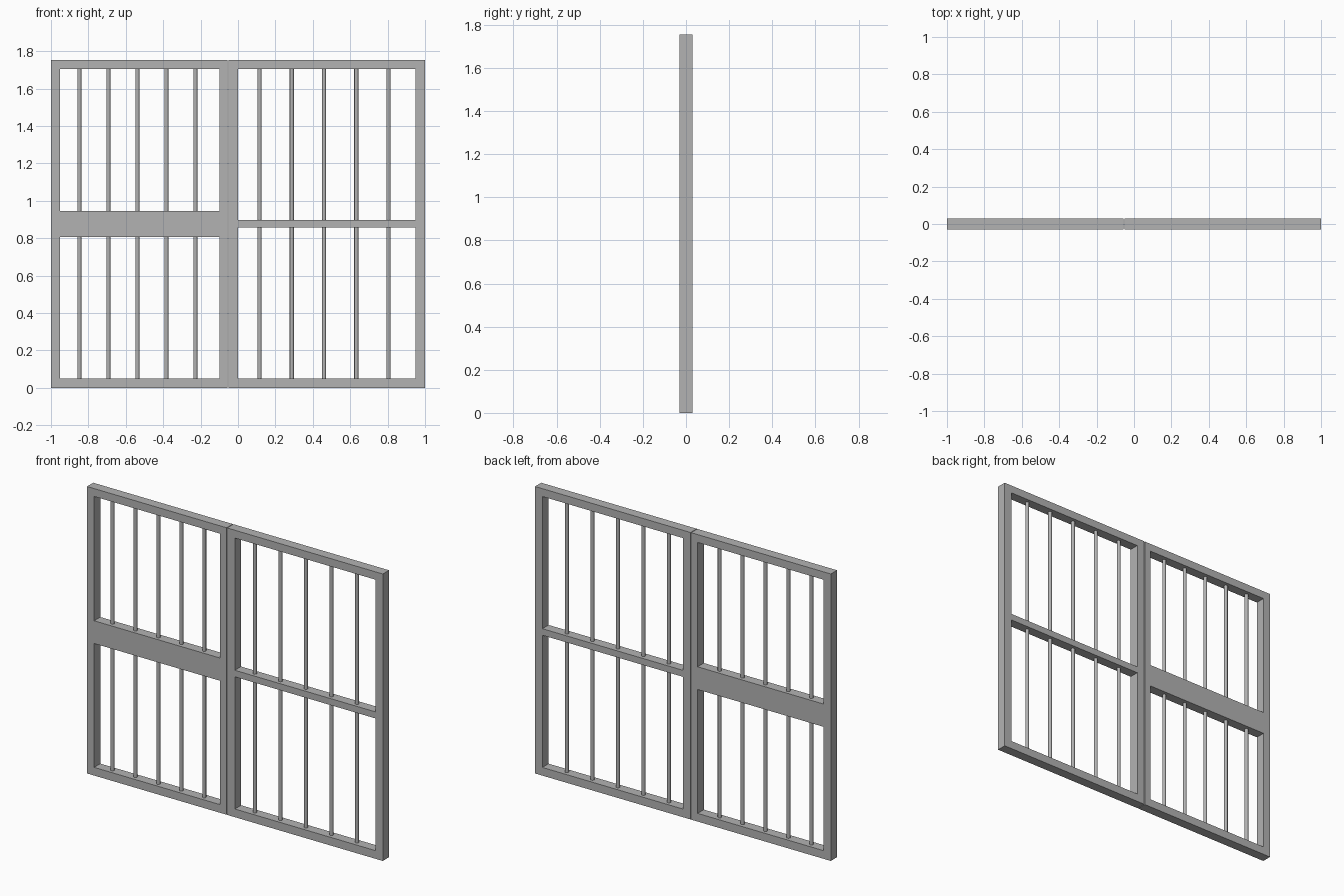
import bpy
import math

if "Cube" in bpy.data.objects:
    bpy.data.objects.remove(bpy.data.objects["Cube"])

H = 1.754          # overall height
HALF_D = 0.03      # half frame depth
T_BOT, T_TOP = 0.05, 1.706
BAR_R = 0.011

# dark grey metal
metal = bpy.data.materials.new("dark_metal")
metal.diffuse_color = (0.45, 0.45, 0.45, 1)
metal.use_nodes = True
metal.node_tree.nodes["Principled BSDF"].inputs["Base Color"].default_value = metal.diffuse_color


def frame(name, outer, holes):
    """One-piece frame: rectangle (x0, x1, z0, z1) with rectangular openings, extruded in y."""
    cu = bpy.data.curves.new(name + "_profile", 'CURVE')
    cu.dimensions = '2D'
    cu.fill_mode = 'BOTH'
    cu.extrude = HALF_D
    for x0, x1, z0, z1 in [outer] + holes:
        sp = cu.splines.new('POLY')
        sp.points.add(3)
        for p, (x, z) in zip(sp.points, [(x0, z0), (x1, z0), (x1, z1), (x0, z1)]):
            p.co = (x, z, 0, 1)
        sp.use_cyclic_u = True
        sp.use_smooth = False
    ob = bpy.data.objects.new(name, cu)
    bpy.context.collection.objects.link(ob)
    ob.rotation_euler.x = math.pi / 2
    bpy.ops.object.select_all(action='DESELECT')
    ob.select_set(True)
    bpy.context.view_layer.objects.active = ob
    bpy.ops.object.convert(target='MESH')
    bpy.ops.object.shade_flat()
    bpy.context.object.data.materials.append(metal)


def bar(name, x, z0, z1):
    """Thin round upright bar, ends sunk slightly into the rails."""
    z0, z1 = z0 - 0.005, z1 + 0.005
    bpy.ops.mesh.primitive_cylinder_add(vertices=12, radius=BAR_R, depth=z1 - z0,
                                        location=(x, 0, (z0 + z1) / 2))
    bpy.context.object.name = name
    bpy.ops.object.shade_smooth_by_angle(angle=math.radians(40))
    bpy.context.object.data.materials.append(metal)


# name, outer x range, opening x range, middle rail z range, first bar x, bar spacing
# (a hairline gap separates the two panels)
panels = [
    ("left_panel", -1.0, -0.056, -0.952, -0.10, 0.807, 0.946, -0.848, 0.155),
    ("right_panel", -0.052, 1.0, 0.0, 0.95, 0.858, 0.898, 0.115, 0.1725),
]
for name, x0, x1, i0, i1, m0, m1, bx, step in panels:
    # frame with stiles, top and bottom rails and middle rail
    frame(name + "_frame", (x0, x1, 0, H),
          [(i0, i1, T_BOT, m0), (i0, i1, m1, T_TOP)])
    # bars above and below the middle rail
    for i in range(5):
        bar(f"{name}_lower_bar_{i + 1}", bx + i * step, T_BOT, m0)
        bar(f"{name}_upper_bar_{i + 1}", bx + i * step, m1, T_TOP)
